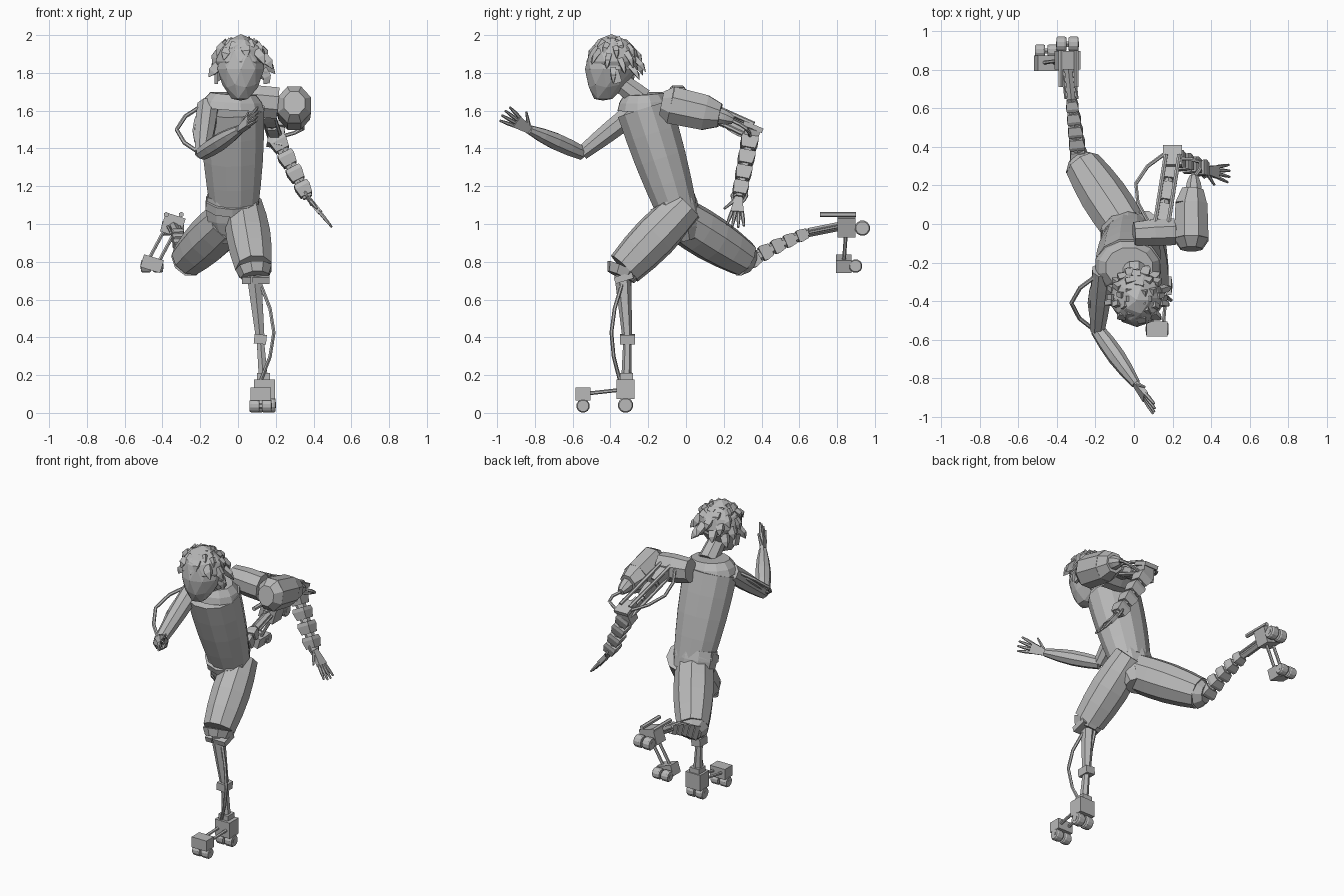
import bpy, bmesh, math, random
from mathutils import Vector, Matrix

cube = bpy.data.objects.get("Cube")
if cube:
    bpy.data.objects.remove(cube, do_unlink=True)
random.seed(4)

tone = (.48, .48, .48, 1)
grey = bpy.data.materials.new("plain_grey")
grey.use_nodes = True
grey.diffuse_color = tone
grey.node_tree.nodes["Principled BSDF"].inputs["Base Color"].default_value = tone


def finish(name, bm):
    bmesh.ops.recalc_face_normals(bm, faces=bm.faces)
    mesh = bpy.data.meshes.new(name)
    bm.to_mesh(mesh)
    bm.free()
    mesh.materials.append(grey)
    obj = bpy.data.objects.new(name, mesh)
    bpy.context.collection.objects.link(obj)
    return obj


def add_loft(bm, points, radii, flat=1, sides=6):
    """Rings set square to the path, capped at both ends."""
    rings = []
    last = len(points) - 1
    for i, (point, radius) in enumerate(zip(points, radii)):
        along = (points[min(i + 1, last)] - points[max(i - 1, 0)]).normalized()
        guide = Vector((1, 0, 0)) if abs(along.x) < .85 else Vector((0, 1, 0))
        across = (guide - along * guide.dot(along)).normalized()
        up = along.cross(across) * flat
        angles = [math.tau * (j + .5) / sides for j in range(sides)]
        rings.append([bm.verts.new(point + (across * math.cos(a) + up * math.sin(a)) * radius)
                      for a in angles])
    for ring, following in zip(rings, rings[1:]):
        for j in range(sides):
            k = (j + 1) % sides
            bm.faces.new((ring[j], ring[k], following[k], following[j]))
    bm.faces.new(rings[0])
    bm.faces.new(rings[-1])


def limb(name, start, end, first, final, swell=0, flat=1, sides=8, steps=4):
    """Straight tapering form that swells in the middle."""
    start, end = Vector(start), Vector(end)
    ts = [i / steps for i in range(steps + 1)]
    bm = bmesh.new()
    add_loft(bm, [start.lerp(end, t) for t in ts],
             [first + (final - first) * t + swell * math.sin(math.pi * t) for t in ts], flat, sides)
    return finish(name, bm)


def rod(name, start, end, radius):
    return limb(name, start, end, radius, radius, sides=6, steps=1)


def rod_pair(name, start, end, gap, radius):
    for label, side in (("right", -1), ("left", 1)):
        shift = Vector((side * gap, 0, 0))
        rod(f"{name}_{label}", Vector(start) + shift, Vector(end) + shift, radius)


def cable(name, start, end, bulge, radius=.01):
    """Bent wire bowing away from the straight line between its ends."""
    start, end, bulge = Vector(start), Vector(end), Vector(bulge)
    ts = [i / 4 for i in range(5)]
    bm = bmesh.new()
    add_loft(bm, [start.lerp(end, t) + bulge * math.sin(math.pi * t) for t in ts], [radius] * len(ts))
    finish(name, bm)


def box(name, centre, size, rotation=(0, 0, 0)):
    bm = bmesh.new()
    bmesh.ops.create_cube(bm, size=1, matrix=Matrix.Diagonal((*size, 1)))
    obj = finish(name, bm)
    obj.location, obj.rotation_euler = centre, rotation
    return obj


def beads(name, start, end, count, first, final, sag=(0, 0, 0)):
    """Square tapered armour segments threaded on a core."""
    start, end, sag = Vector(start), Vector(end), Vector(sag)
    spots = [start.lerp(end, i / count) + sag * math.sin(math.pi * i / count) for i in range(count + 1)]
    for i, (a, b) in enumerate(zip(spots, spots[1:])):
        radius = first + (final - first) * i / count
        rod(f"{name}_core_{i}", a, b, radius * .5)
        bm = bmesh.new()
        add_loft(bm, [a.lerp(b, t) for t in (.05, .3, .85)], [radius * k for k in (.9, 1, .8)], sides=4)
        finish(f"{name}_segment_{i}", bm)


def egg(name, centre, size, taper=0, lean=0):
    """Faceted ball narrowing and leaning forward below its middle, with a blunt base."""
    bm = bmesh.new()
    bmesh.ops.create_icosphere(bm, subdivisions=2, radius=1)
    for v in bm.verts:
        v.co.z = max(v.co.z, -.9)
        low = min(v.co.z, 0)
        k = 1 + taper * low
        v.co = Vector((v.co.x * size[0] * k, v.co.y * size[1] * k + lean * low, v.co.z * size[2]))
    finish(name, bm).location = centre


def hand(name, wrist, tip, spread, thumb):
    wrist, reach, spread = Vector(wrist), Vector(tip) - Vector(wrist), Vector(spread)
    length = reach.length
    spread = (spread - reach * spread.dot(reach) / length ** 2).normalized()
    thick = reach.cross(spread).normalized()
    bm = bmesh.new()
    # Palm widening toward the knuckles
    for v in bmesh.ops.create_cube(bm, size=1)["verts"]:
        k = v.co.x + .5
        v.co = wrist + reach * k / 2 + spread * v.co.y * (.04 + .03 * k) + thick * v.co.z * .026
    # Fanned fingers
    for o in (-1, -.33, .33, 1):
        knuckle = wrist + reach * .45 + spread * o * .026
        end = knuckle + (reach + spread * length * o / 5) * (.55 - .08 * abs(o))
        add_loft(bm, [knuckle, knuckle.lerp(end, .5), end], [.01, .01, .006])
    root = wrist + reach * .1 + spread * thumb * .02
    add_loft(bm, [root, root + reach * .3 + spread * thumb * .05], [.011, .006])
    finish(name, bm)


def wheels(name, centre, radius):
    """Twin wheels with bevelled rims on one axle."""
    centre = Vector(centre)
    for label, side in (("right", -1), ("left", 1)):
        middle = centre + Vector((side * .032, 0, 0))
        bm = bmesh.new()
        add_loft(bm, [middle + Vector((x, 0, 0)) for x in (-.026, -.017, .017, .026)],
                 [radius * k for k in (.85, 1, 1, .85)], sides=12)
        finish(f"{name}_{label}", bm)
    axle = Vector((.06, 0, 0))
    rod(name + "_axle", centre - axle, centre + axle, radius * .4)


def foot(label, heel, toe, down, tilt):
    """Heel and toe carriages, each on wheels, joined by two rods."""
    heel, toe, down = Vector(heel), Vector(toe), Vector(down)
    box(label + "_heel_block", heel, (.11, .095, .105), (0, tilt, 0))
    box(label + "_toe_block", toe, (.11, .08, .07), (0, tilt, 0))
    wheels(label + "_heel_wheel", heel + down * .084, .041)
    wheels(label + "_toe_wheel", toe + down * .063, .036)
    rod_pair(label + "_foot_rod", heel, toe, .03, .01)


# Torso, neck and pelvis
hip, collar = (-.02, -.05, 1.08), (-.03, -.22, 1.61)
limb("torso", hip, collar, .13, .175, .01, .87, 12)
limb("shoulders", collar, (-.025, -.225, 1.69), .175, .125, .01, .84, 12, 2)
limb("neck", (0, -.23, 1.66), (.01, -.36, 1.76), .065, .055)
limb("pelvis", (-.03, -.07, 1.15), (-.03, 0, .91), .14, .08, .03, .8, 10)
limb("waistband", (-.03, -.08, 1.13), (-.03, -.06, 1.09), .145, .15, 0, .83, 10, 1)

# Head and hair
egg("head", (.015, -.395, 1.82), (.13, .14, .185), .35, .05)
for label, x in (("right", -.115), ("left", .145)):
    box(label + "_ear", (x, -.37, 1.78), (.02, .045, .07), (.3, 0, 0))
egg("hair_cap", (.015, -.385, 1.86), (.138, .142, .135), .3)
bm = bmesh.new()
for i in range(40):
    turn, rise = i * 2.4, math.radians(100 * i / 40 - 20)
    out = Vector((math.cos(turn) * math.cos(rise), math.sin(turn) * math.cos(rise), math.sin(rise)))
    if out.y < -.3 and out.z < .4:
        continue
    root = Vector((.015, -.385, 1.86)) + out * .122
    sweep = Vector((out.x + random.uniform(-.4, .4), out.y, random.uniform(-2.4, -1.4)))
    tip = root + sweep.normalized() * random.uniform(.06, .09) + out * .015
    add_loft(bm, [root, root.lerp(tip, .5) + out * .008, tip], [.035, .03, .003], .6, 4)
finish("hair_tufts", bm)

# Natural right arm with its guard loop
elbow, wrist = (-.19, -.55, 1.375), (.01, -.83, 1.5)
limb("right_upper_arm", (-.16, -.24, 1.62), elbow, .06, .04, .006)
limb("right_forearm", elbow, wrist, .038, .025, .016)
hand("right_hand", wrist, (.11, -.97, 1.59), (.2, .4, .9), 1)
cable("right_arm_loop", (-.17, -.25, 1.64), (-.18, -.57, 1.36), (-.15, 0, 0), .011)
cable("right_arm_strut", (-.2, -.28, 1.6), (-.2, -.54, 1.39), (-.03, 0, 0), .012)

# Mechanical left shoulder and barrel
limb("shoulder_plate", (0, -.05, 1.66), (.21, -.04, 1.64), .065, .075, .005, 1.2, steps=2)
rod("shoulder_mount", (.15, -.04, 1.63), (.25, -.02, 1.62), .05)
front, back = (.298, -.08, 1.63), (.298, .1, 1.59)
limb("barrel_cap", (.298, -.13, 1.64), front, .06, .096, 0, 1.12, steps=1)
limb("barrel_drum", front, back, .096, .09, 0, 1.12, steps=1)
limb("barrel_tail", back, (.305, .18, 1.575), .09, .06, 0, 1.12, steps=1)
limb("barrel_nozzle", (.31, .17, 1.575), (.31, .25, 1.55), .045, .022, .006)
cable("barrel_cable", (.31, .24, 1.55), (.22, .34, 1.46), (.08, .03, 0))
cable("back_cable", (.08, 0, 1.68), (.18, .38, 1.5), (-.12, .02, 0))

# Mechanical left arm
elbow, wrist = (.2, .34, 1.46), (.37, .28, 1.14)
rod_pair("upper_arm_top_rod", (.14, -.02, 1.7), (.2, .36, 1.53), .035, .012)
rod_pair("upper_arm_low_rod", (.14, -.02, 1.63), (.2, .36, 1.45), .03, .012)
beads("upper_arm_piston", (.14, 0, 1.65), elbow, 3, .05, .035)
box("elbow_block", elbow, (.08, .08, .1), (-.3, .2, 0))
box("elbow_plate", (.2, .355, 1.515), (.1, .11, .025), (-.4, 0, 0))
beads("left_forearm", elbow, wrist, 4, .066, .056)
for label, y in (("front", -.04), ("back", .04)):
    cable(f"wrist_wire_{label}", (.34, .29, 1.2), (.39, .275, 1.1), (0, y, 0), .008)
hand("left_hand", wrist, (.5, .26, .98), (0, 1, 0), -1)

# Shorts with turned-in cuffs
knee = (.085, -.325, .765)
limb("left_short_leg", (.03, 0, 1.1), knee, .1, .1, .02, sides=9)
limb("left_cuff", knee, (.09, -.345, .72), .1, .078, sides=9, steps=1)
knee = (-.265, .305, .815)
limb("right_short_leg", (-.05, -.02, 1.02), knee, .12, .098, .015, sides=9)
limb("right_cuff", knee, (-.285, .345, .8), .098, .06, sides=9, steps=1)
for x in (.045, .1, .145):
    box("left_hem", (x, -.33, .715), (.045, .1, .035), (.3, 0, 0))

# Mechanical left shin and wheeled foot
collar, ankle = (.118, -.31, .39), (.135, -.315, .17)
limb("left_shin", (.085, -.335, .73), collar, .044, .026, sides=6)
limb("left_ankle_shaft", collar, ankle, .022, .028, sides=6)
box("left_shin_collar", collar, (.065, .08, .05), (0, .1, 0))
box("left_ankle_block", ankle, (.07, .07, .08))
rod("left_shin_rod", (.06, -.3, .7), collar, .012)
cable("left_shin_cable", (.12, -.34, .68), (.12, -.35, .17), (.07, -.05, 0))
foot("left", (.14, -.32, .125), (.12, -.545, .1), (0, 0, -1), 0)

# Mechanical right shin raised behind, and its wheeled foot
ankle, heel = (-.325, .65, .955), (-.345, .85, .995)
beads("right_shin", (-.285, .33, .8), ankle, 5, .064, .042, (0, 0, .01))
rod("right_ankle_shaft", ankle, heel, .024)
rod_pair("right_ankle_rod", ankle, heel, .03, .008)
rod_pair("right_heel_fin", (-.34, .71, 1.05), (-.34, .9, 1.05), .04, .014)
foot("right", heel, (-.455, .835, .79), (0, 1, -.2), .3)
